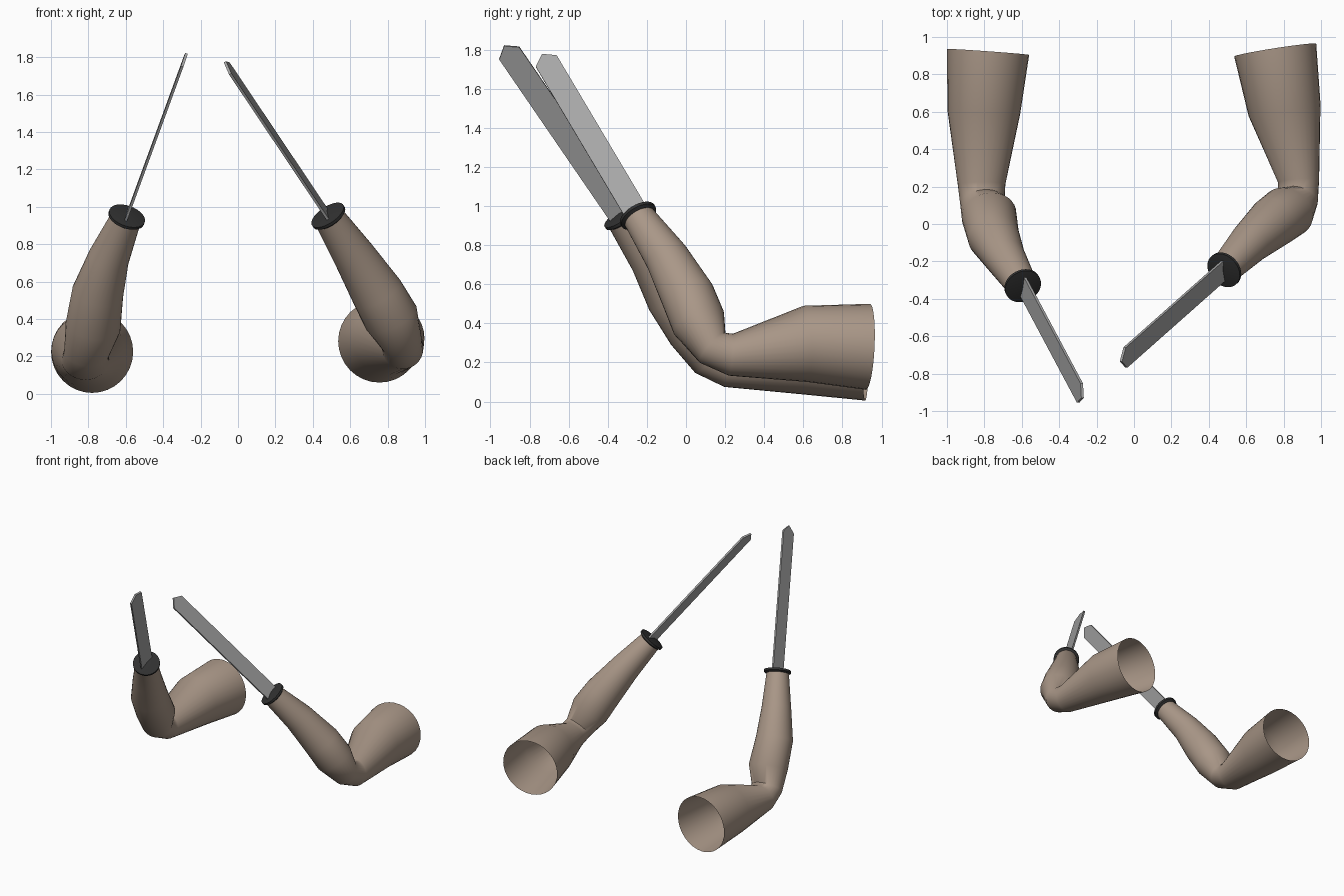
import bpy, bmesh, math
from mathutils import Vector

if "Cube" in bpy.data.objects:
    bpy.data.objects.remove(bpy.data.objects["Cube"])

SIDES = 32


def material(name, rgb):
    m = bpy.data.materials.new(name)
    m.diffuse_color = (*rgb, 1)
    m.use_nodes = True
    m.node_tree.nodes["Principled BSDF"].inputs["Base Color"].default_value = m.diffuse_color
    return m


SKIN = material("tan skin", (0.40, 0.31, 0.245))
STEEL = material("grey steel", (0.38, 0.38, 0.38))
DARK = material("dark cuff", (0.03, 0.03, 0.03))


def finish(bm, name, mat, smooth=None):
    bmesh.ops.recalc_face_normals(bm, faces=bm.faces)
    me = bpy.data.meshes.new(name)
    bm.to_mesh(me)
    bm.free()
    me.materials.append(mat)
    ob = bpy.data.objects.new(name, me)
    bpy.context.collection.objects.link(ob)
    if smooth:
        bpy.ops.object.select_all(action='DESELECT')
        ob.select_set(True)
        bpy.context.view_layer.objects.active = ob
        bpy.ops.object.shade_smooth_by_angle(angle=math.radians(smooth))
    return ob


def add_ring(bm, c, n, rx, ru):
    # ellipse around c, in the plane facing n, with its first axis near x
    n = n.normalized()
    side = Vector((1, 0, 0))
    side = (side - n * side.dot(n)).normalized()
    up = n.cross(side)
    steps = [2 * math.pi * i / SIDES for i in range(SIDES)]
    return [bm.verts.new(c + side * rx * math.cos(a) + up * ru * math.sin(a)) for a in steps]


def bridge(bm, a, b):
    for i in range(SIDES):
        j = (i + 1) % SIDES
        bm.faces.new((a[i], a[j], b[j], b[i]))


def tube(name, sections):
    # open sleeve through elliptical sections (x, y, z, half width, half height)
    bm = bmesh.new()
    pts = [Vector(s[:3]) for s in sections]
    segs = [(b - a).normalized() for a, b in zip(pts, pts[1:])]
    prev = None
    for i, s in enumerate(sections):
        n = segs[max(i - 1, 0)] + segs[min(i, len(segs) - 1)]
        ring = add_ring(bm, pts[i], n, s[3], s[4])
        if prev:
            bridge(bm, prev, ring)
        prev = ring
    return finish(bm, name, SKIN, 60)


def cuff(name, c, d):
    # flat disc with a shallow cone on the blade side
    bm = bmesh.new()
    rings = [add_ring(bm, c + d * h, d, r, r)
             for r, h in ((0.085, -0.018), (0.1, -0.008), (0.1, 0.008))]
    for a, b in zip(rings, rings[1:]):
        bridge(bm, a, b)
    bm.faces.new(rings[0])
    apex = bm.verts.new(c + d * 0.025)
    for i in range(SIDES):
        bm.faces.new((rings[-1][i], rings[-1][(i + 1) % SIDES], apex))
    return finish(bm, name, DARK, 30)


def blade(name, base, tip, w, thick=0.014):
    # thin flat bar with a blunt central point
    d = (tip - base).normalized()
    w = (w - d * w.dot(d)).normalized() * 0.061
    n = d.cross(w).normalized() * thick / 2
    shoulder = tip - d * 0.048
    outline = [base - w, base + w, shoulder + w, tip, shoulder - w]
    bm = bmesh.new()
    lo = [bm.verts.new(p - n) for p in outline]
    hi = [bm.verts.new(p + n) for p in outline]
    bm.faces.new(lo)
    bm.faces.new(hi)
    for i in range(5):
        j = (i + 1) % 5
        bm.faces.new((lo[i], lo[j], hi[j], hi[i]))
    return finish(bm, name, STEEL)


# shoulder opening -> elbow -> wrist
ARMS = {
    "left": dict(
        sections=[(-0.78, 0.92, 0.225, 0.22, 0.22), (-0.803, 0.6, 0.23, 0.195, 0.195),
                  (-0.815, 0.21, 0.18, 0.127, 0.106), (-0.81, 0.115, 0.22, 0.12, 0.1),
                  (-0.775, 0.045, 0.36, 0.148, 0.14), (-0.75, -0.07, 0.54, 0.138, 0.138),
                  (-0.69, -0.18, 0.73, 0.11, 0.11), (-0.6, -0.325, 0.935, 0.083, 0.083)],
        base=(-0.595, -0.33, 0.945), tip=(-0.275, -0.93, 1.82), width=(0.02, 0.1, 0.065)),
    "right": dict(
        sections=[(0.755, 0.93, 0.28, 0.222, 0.22), (0.805, 0.61, 0.295, 0.195, 0.195),
                  (0.88, 0.23, 0.24, 0.11, 0.108), (0.875, 0.135, 0.275, 0.11, 0.1),
                  (0.82, 0.065, 0.405, 0.148, 0.14), (0.745, 0.01, 0.54, 0.14, 0.138),
                  (0.62, -0.1, 0.74, 0.112, 0.112), (0.488, -0.24, 0.94, 0.083, 0.083)],
        base=(0.483, -0.245, 0.95), tip=(-0.07, -0.735, 1.775), width=(-0.01, 0.105, 0.06)),
}

for side, a in ARMS.items():
    base, tip = Vector(a["base"]), Vector(a["tip"])
    tube(side + "_arm", a["sections"])
    cuff(side + "_cuff", base, (tip - base).normalized())
    blade(side + "_blade", base, tip, Vector(a["width"]))
